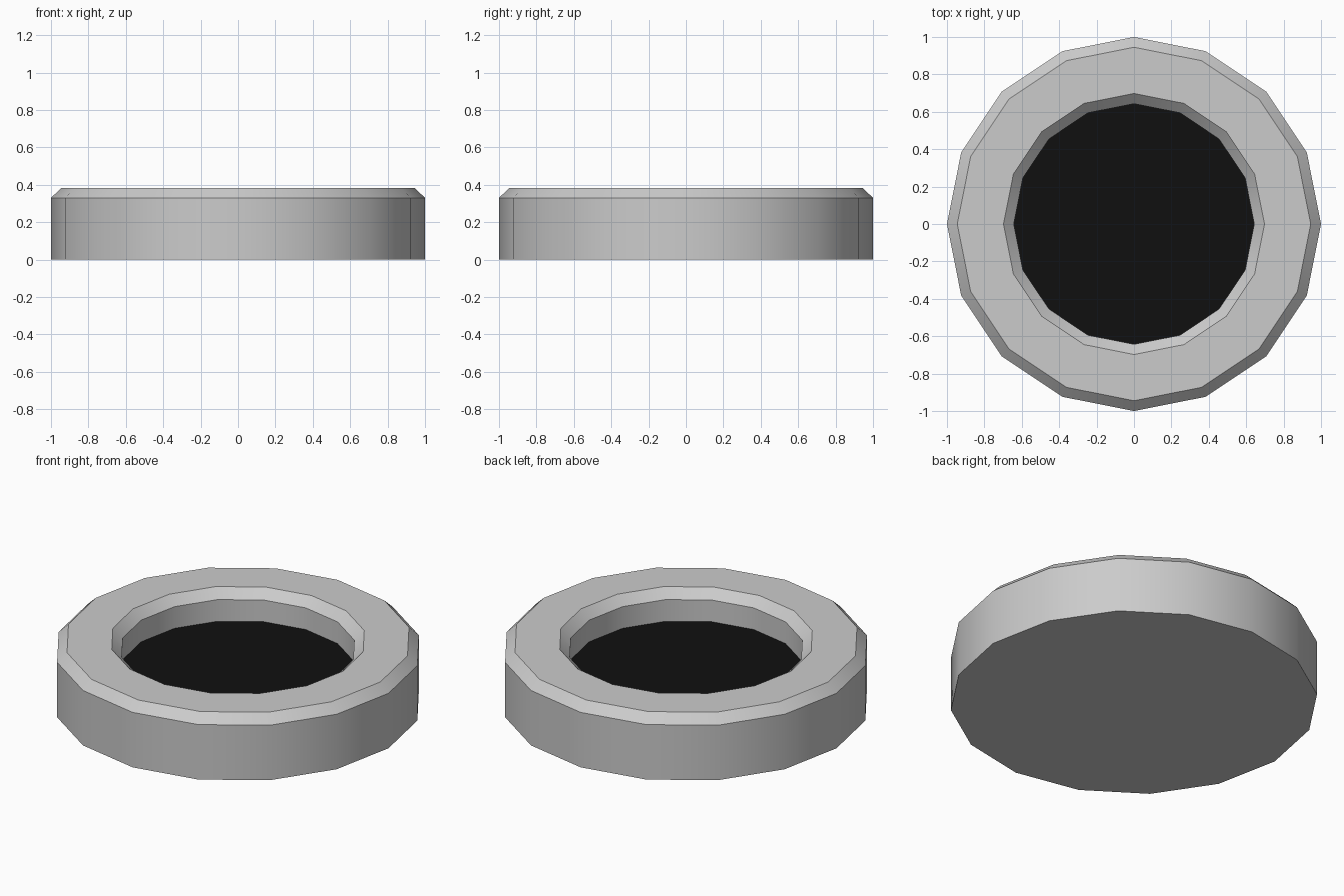
import bpy, bmesh
from math import cos, sin, tau, radians

if "Cube" in bpy.data.objects:
    bpy.data.objects.remove(bpy.data.objects["Cube"])

SIDES = 16
# (radius, height) from the bottom edge, over the chamfered rim, down to the recess floor
PROFILE = [(1.0, 0.0), (1.0, 0.33), (0.945, 0.383),
           (0.698, 0.383), (0.643, 0.33), (0.643, 0.2)]


def material(name, color):
    mat = bpy.data.materials.new(name)
    mat.diffuse_color = color
    mat.use_nodes = True
    mat.node_tree.nodes["Principled BSDF"].inputs["Base Color"].default_value = mat.diffuse_color
    return mat


bm = bmesh.new()
rings = [[bm.verts.new((r * cos(tau * i / SIDES), r * sin(tau * i / SIDES), z))
          for i in range(SIDES)] for r, z in PROFILE]

# Walls, chamfers and rim
for a, b in zip(rings, rings[1:]):
    for i in range(SIDES):
        j = (i + 1) % SIDES
        bm.faces.new((a[i], a[j], b[j], b[i]))

# Closed underside and dark recess floor
bm.faces.new(rings[0][::-1])
floor = bm.faces.new(rings[-1])
floor.material_index = 1
bm.normal_update()

mesh = bpy.data.meshes.new("round_frame")
bm.to_mesh(mesh)
bm.free()
mesh.materials.append(material("frame_grey", (0.8, 0.8, 0.8, 1)))
mesh.materials.append(material("recess_black", (0.005, 0.005, 0.005, 1)))

frame = bpy.data.objects.new("round_frame", mesh)
bpy.context.collection.objects.link(frame)

# Smooth around the walls, sharp at the chamfers
bpy.context.view_layer.objects.active = frame
frame.select_set(True)
bpy.ops.object.shade_smooth_by_angle(angle=radians(30))
